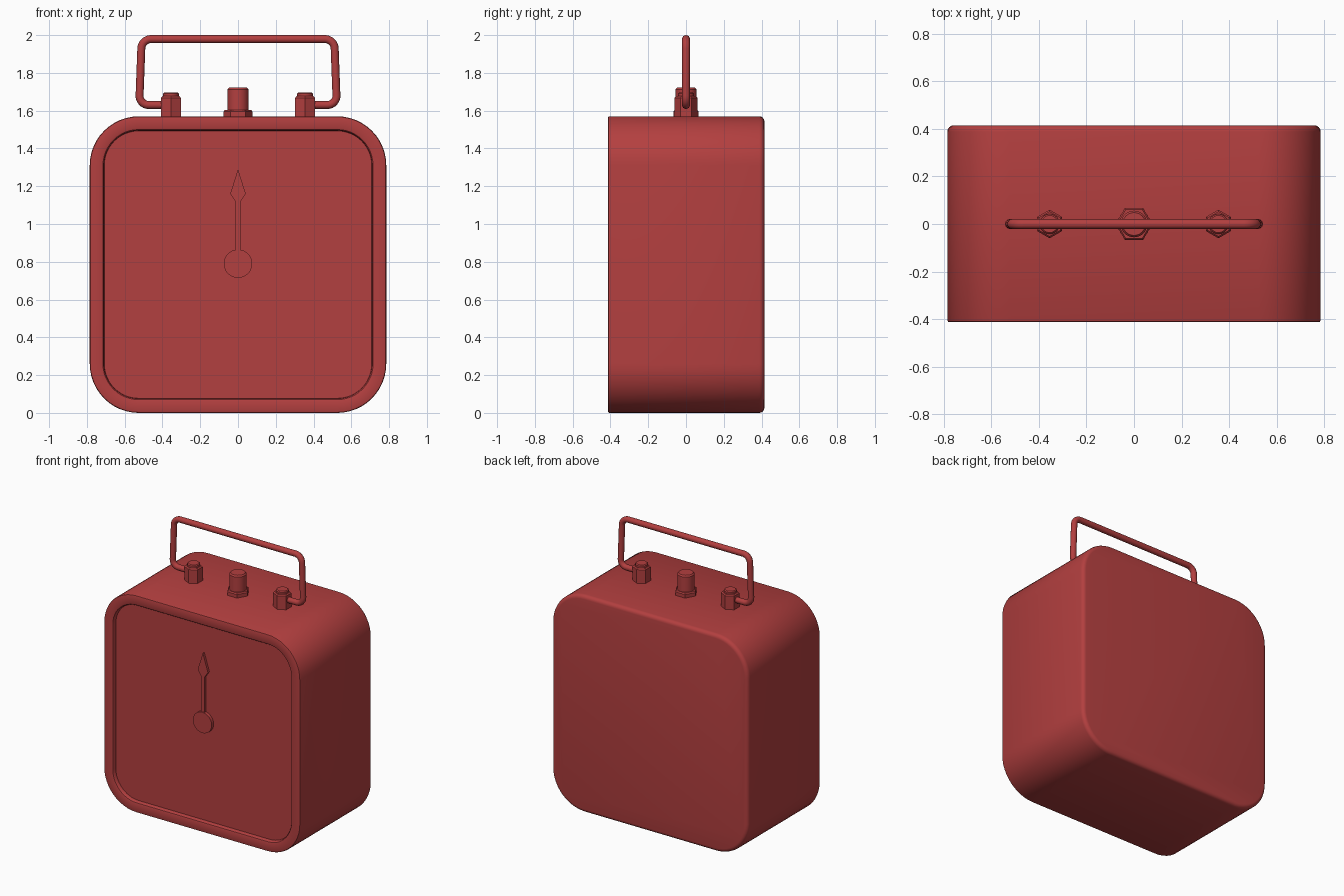
import bpy, bmesh
from math import sin, cos, pi, radians
from mathutils import Vector

if "Cube" in bpy.data.objects:
    bpy.data.objects.remove(bpy.data.objects["Cube"])

red = bpy.data.materials.new("red")
red.diffuse_color = (0.45, 0.05, 0.05, 1)
red.use_nodes = True
red.node_tree.nodes["Principled BSDF"].inputs["Base Color"].default_value = red.diffuse_color


def finish(obj, smooth=True):
    obj.data.materials.append(red)
    if smooth:
        bpy.ops.object.select_all(action='DESELECT')
        obj.select_set(True)
        bpy.context.view_layer.objects.active = obj
        bpy.ops.object.shade_smooth_by_angle(angle=radians(32))
    return obj


def loft(name, rings):
    """Skin a list of closed point rings and cap both ends."""
    bm = bmesh.new()
    loops = [[bm.verts.new(p) for p in ring] for ring in rings]
    n = len(loops[0])
    for a, b in zip(loops, loops[1:]):
        for i in range(n):
            j = (i + 1) % n
            bm.faces.new((a[i], a[j], b[j], b[i]))
    bm.faces.new(loops[0])
    bm.faces.new(loops[-1])
    bmesh.ops.recalc_face_normals(bm, faces=bm.faces)
    mesh = bpy.data.meshes.new(name)
    bm.to_mesh(mesh)
    bm.free()
    obj = bpy.data.objects.new(name, mesh)
    bpy.context.collection.objects.link(obj)
    return finish(obj)


def rounded_square(inset, y, half=0.785, radius=0.26, seg=12):
    c, r = half - radius, radius - inset
    pts = []
    for k, (sx, sz) in enumerate(((1, 1), (-1, 1), (-1, -1), (1, -1))):
        for i in range(seg + 1):
            a = (k + i / seg) * pi / 2
            pts.append((sx * c + r * cos(a), y, half + sz * c + r * sin(a)))
    return pts


def turned(name, x, profile, sides, turn=0):
    """Vertical prism or round part from (radius, z) pairs."""
    return loft(name, [[(x + r * cos(turn + 2 * pi * i / sides),
                         r * sin(turn + 2 * pi * i / sides), z)
                        for i in range(sides)] for r, z in profile])


# Body: one rounded-square skin with a soft back edge and recessed dial face
back = [(0.027 * (1 - sin(a)), 0.388 + 0.027 * cos(a))
        for a in (i * pi / 8 for i in range(5))]
front = [(0, -0.405), (0.003, -0.411), (0.009, -0.413), (0.062, -0.413),
         (0.070, -0.410), (0.075, -0.403), (0.077, -0.385)]
loft("body", [rounded_square(i, y) for i, y in back + front])

# Dial needle and hub, standing slightly off the dial face
needle = [(-0.014, 0.80), (0.014, 0.80), (0.014, 1.12), (0.041, 1.16),
          (0, 1.29), (-0.041, 1.16), (-0.014, 1.12)]
loft("needle", [[(x, y, z) for x, z in needle] for y in (-0.38, -0.402)])
loft("needle_hub", [[(0.075 * cos(i * pi / 24), y, 0.79 + 0.075 * sin(i * pi / 24))
                     for i in range(48)] for y in (-0.38, -0.408)])

# Centre knob on a hex base
turned("knob_base", 0, [(0.077, 1.56), (0.077, 1.595), (0.070, 1.603)], 6)
turned("knob", 0, [(0.056, 1.59), (0.056, 1.712), (0.048, 1.722)], 32)

# Hex nuts holding the handle ends
for side, x in (("left", -0.355), ("right", 0.355)):
    turned("handle_nut_" + side, x,
           [(0.060, 1.56), (0.060, 1.668), (0.052, 1.677)], 6, pi / 6)
    turned("handle_cap_" + side, x, [(0.042, 1.67), (0.042, 1.69), (0.036, 1.696)], 24)

# Wire handle: swept path with rounded bends
half = [(0.355, 1.63), (0.523, 1.63), (0.510, 1.979)]
corners = [Vector((x, 0, z)) for x, z in half]
corners += [Vector((-x, 0, z)) for x, z in reversed(half)]
path = [corners[0]]
for p, q, r in zip(corners, corners[1:], corners[2:]):
    a = q + (p - q).normalized() * 0.05
    b = q + (r - q).normalized() * 0.05
    for i in range(9):
        t = i / 8
        # weighted curve gives a near-circular bend
        w0, w1, w2 = (1 - t) ** 2, 1.414 * t * (1 - t), t ** 2
        path.append((a * w0 + q * w1 + b * w2) / (w0 + w1 + w2))
path.append(corners[-1])
rings = []
for i, p in enumerate(path):
    t = (path[min(i + 1, len(path) - 1)] - path[max(i - 1, 0)]).normalized()
    side = Vector((-t.z, 0, t.x))
    rings.append([p + 0.021 * (side * cos(k * pi / 8) + Vector((0, sin(k * pi / 8), 0)))
                  for k in range(16)])
loft("handle", rings)
